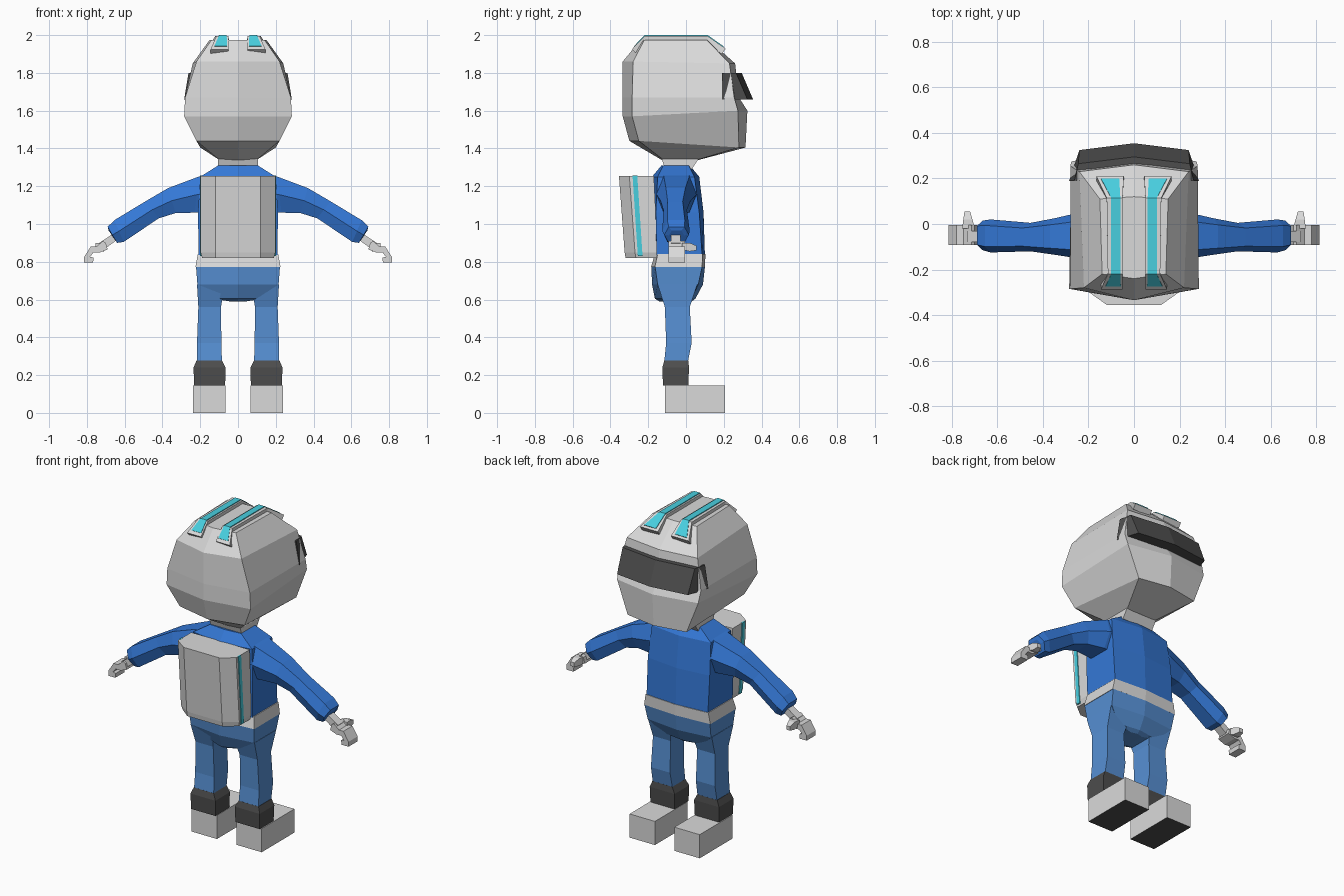
import bpy, bmesh
from mathutils import Vector


def mat(name, r, g, b):
    m = bpy.data.materials.new(name)
    m.diffuse_color = (r, g, b, 1)
    return m


GREY = mat("light_grey", 0.70, 0.70, 0.70)
DARK = mat("dark_grey", 0.075, 0.075, 0.075)
JACKET = mat("jacket_blue", 0.035, 0.19, 0.68)
PANTS = mat("trouser_blue", 0.095, 0.28, 0.66)
CYAN = mat("cyan", 0.065, 0.62, 0.74)


def loft(name, rings, *mats):
    """Skin a list of equal-length rings and cap both ends."""
    bm = bmesh.new()
    loops = [[bm.verts.new(p) for p in r] for r in rings]
    n = len(loops[0])
    for a, b in zip(loops, loops[1:]):
        for i in range(n):
            j = (i + 1) % n
            bm.faces.new((a[i], a[j], b[j], b[i]))
    bm.faces.new(loops[0])
    bm.faces.new(loops[-1])
    bmesh.ops.recalc_face_normals(bm, faces=bm.faces)
    me = bpy.data.meshes.new(name)
    bm.to_mesh(me)
    bm.free()
    for m in mats:
        me.materials.append(m)
    ob = bpy.data.objects.new(name, me)
    bpy.context.collection.objects.link(ob)
    return ob


def hexring(zb, ybc, ybk, xb, zf, yfk, yfc, xf):
    """Symmetric ring with creased back and front centre lines."""
    return [(0, ybc, zb), (xb, ybk, zb), (xf, yfk, zf),
            (0, yfc, zf), (-xf, yfk, zf), (-xb, ybk, zb)]


def box(x0, x1, y0, y1, z):
    return [(x0, y0, z), (x1, y0, z), (x1, y1, z), (x0, y1, z)]


def both(name, rings, *mats):
    """Make a right part and its mirrored left twin."""
    out = []
    for side, s in (("right", 1), ("left", -1)):
        out.append(loft(f"{side}_{name}",
                        [[(s * x, y, z) for x, y, z in r] for r in rings], *mats))
    return out


# Helmet
loft("helmet", [hexring(*r) for r in (
    (1.34, -0.13, -0.12, 0.10, 1.34, 0.06, 0.07, 0.10),
    (1.44, -0.30, -0.25, 0.22, 1.405, 0.28, 0.315, 0.20),
    (1.57, -0.335, -0.285, 0.285, 1.60, 0.275, 0.325, 0.275),
    (1.67, -0.335, -0.285, 0.28, 1.67, 0.255, 0.28, 0.28),
    (1.86, -0.335, -0.28, 0.22, 1.85, 0.23, 0.26, 0.24),
    (1.975, -0.24, -0.22, 0.14, 1.975, 0.11, 0.12, 0.15))], GREY)

# Visor band across the face
loft("visor", [hexring(*r) for r in (
    (1.66, 0.24, 0.19, 0.285, 1.66, 0.325, 0.355, 0.24),
    (1.80, 0.22, 0.19, 0.262, 1.80, 0.265, 0.295, 0.245))], DARK)


# Raised strips over the helmet with cyan inlays
def strip(name, path, depth, m):
    rings = []
    for i, (y, z, x0, x1) in enumerate(path):
        a, b = path[max(i - 1, 0)], path[min(i + 1, len(path) - 1)]
        n = Vector((0, a[1] - b[1], b[0] - a[0])).normalized() * depth
        rings.append([(x0, y, z), (x1, y, z),
                      (x1, y - n.y, z - n.z), (x0, y - n.y, z - n.z)])
    both(name, rings, m)


strip("helmet_strip", ((-0.287, 1.925, 0.05, 0.145), (-0.22, 1.995, 0.05, 0.115),
                       (0.115, 1.995, 0.05, 0.12), (0.21, 1.928, 0.045, 0.165)),
      0.035, GREY)
strip("strip_inlay", ((-0.275, 1.942, 0.058, 0.125), (-0.22, 2.0, 0.06, 0.10),
                      (0.115, 2.0, 0.06, 0.10), (0.20, 1.94, 0.065, 0.145)),
      0.008, CYAN)

# Neck
loft("neck", [box(-0.105, 0.105, -0.11, 0.03, 1.29),
              box(-0.105, 0.105, -0.13, 0.07, 1.35)], GREY)

# Jacket body
loft("jacket", [hexring(*r) for r in (
    (0.835, -0.17, -0.155, 0.208, 0.835, 0.085, 0.10, 0.208),
    (1.06, -0.18, -0.16, 0.212, 1.06, 0.07, 0.093, 0.21),
    (1.25, -0.18, -0.15, 0.20, 1.25, 0.045, 0.07, 0.20),
    (1.31, -0.13, -0.12, 0.105, 1.31, 0.015, 0.02, 0.105))], JACKET)

# Belt
loft("belt", [hexring(*r) for r in (
    (0.772, -0.185, -0.165, 0.225, 0.772, 0.085, 0.10, 0.225),
    (0.84, -0.165, -0.15, 0.213, 0.84, 0.088, 0.103, 0.213))], GREY)

# Trouser seat
loft("trouser_seat", [hexring(*r) for r in (
    (0.59, -0.14, -0.11, 0.04, 0.59, 0.02, 0.03, 0.04),
    (0.605, -0.165, -0.11, 0.14, 0.605, 0.03, 0.05, 0.14),
    (0.68, -0.18, -0.15, 0.215, 0.68, 0.065, 0.09, 0.215),
    (0.772, -0.183, -0.163, 0.222, 0.772, 0.085, 0.10, 0.222))], PANTS)

# Trouser legs
both("trouser_leg", [box(0.085, 0.218, -0.115, 0.01, 0.27),
                     box(0.088, 0.217, -0.105, 0.03, 0.37),
                     box(0.09, 0.21, -0.112, 0.02, 0.56),
                     box(0.07, 0.217, -0.15, 0.06, 0.68)], PANTS)

# Boot cuffs
both("boot_cuff", [box(0.068, 0.233, -0.122, 0.012, 0.145),
                   box(0.066, 0.235, -0.125, 0.016, 0.24),
                   box(0.085, 0.22, -0.115, 0.012, 0.277)], DARK)

# Boots with dark soles
for boot in both("boot", [box(0.066, 0.238, -0.11, 0.207, 0),
                          box(0.066, 0.238, -0.11, 0.207, 0.145)], GREY, DARK):
    for p in boot.data.polygons:
        p.material_index = 1 if p.normal.z < -0.5 else 0


# Sleeves: six-sided sections given by top point, bottom point and depth
def section(xt, zt, xb, zb, y0, y1):
    xm, zm, q = (xt + xb) / 2, (zt + zb) / 2, (y1 - y0) * 0.18
    return [(xt, y0 + q, zt), (xt, y1 - q, zt), (xm, y1, zm),
            (xb, y1 - q, zb), (xb, y0 + q, zb), (xm, y0, zm)]


both("sleeve", [section(*s) for s in (
    (0.15, 1.27, 0.17, 1.06, -0.16, 0.055),
    (0.21, 1.25, 0.23, 1.06, -0.155, 0.055),
    (0.37, 1.19, 0.33, 1.058, -0.135, 0.025),
    (0.49, 1.12, 0.42, 1.03, -0.12, 0.005),
    (0.655, 1.02, 0.605, 0.905, -0.125, 0.02),
    (0.69, 0.985, 0.64, 0.90, -0.115, 0.015),
    (0.685, 0.965, 0.65, 0.915, -0.09, -0.01))], JACKET)

# Wrists and hooked hands
both("wrist", [[(x0, y, z0), (x1, y, z1), (x2, y, z2), (x3, y, z3)]
               for y in (-0.08, -0.03)
               for x0, z0, x1, z1, x2, z2, x3, z3 in
               [(0.65, 0.955, 0.735, 0.90, 0.71, 0.865, 0.635, 0.92)]], GREY)
HAND = ((0.70, 0.90), (0.715, 0.91), (0.75, 0.88), (0.78, 0.88), (0.815, 0.825),
        (0.815, 0.795), (0.767, 0.795), (0.765, 0.822), (0.783, 0.826),
        (0.765, 0.85), (0.735, 0.848), (0.69, 0.865))
both("hand", [[(x, y, z) for x, z in HAND] for y in (-0.093, -0.005)], GREY)

# Thumbs
both("thumb", [[(x0, y, z0), (x1, y, z0), (x1, y, z1), (x0, y, z1)]
               for y, x0, x1, z0, z1 in ((-0.02, 0.70, 0.755, 0.865, 0.90),
                                         (0.02, 0.71, 0.75, 0.855, 0.90),
                                         (0.055, 0.72, 0.745, 0.86, 0.885))], GREY)


# Backpack, leaning slightly away from the shoulders
def pack_ring(z, y0, y1, w):
    return [(-w, y1, z), (-w, y0 + 0.055, z), (-0.12, y0, z),
            (0.12, y0, z), (w, y0 + 0.055, z), (w, y1, z)]


loft("backpack", [pack_ring(0.82, -0.32, -0.155, 0.19),
                  pack_ring(0.85, -0.325, -0.15, 0.198),
                  pack_ring(1.255, -0.355, -0.17, 0.198)], GREY)

# Cyan stripes on the backpack sides
both("backpack_stripe", [[(0.194, y0, z), (0.202, y0, z), (0.202, y1, z), (0.194, y1, z)]
                         for y0, y1, z in ((-0.255, -0.23, 0.83),
                                           (-0.283, -0.258, 1.256))], CYAN)
